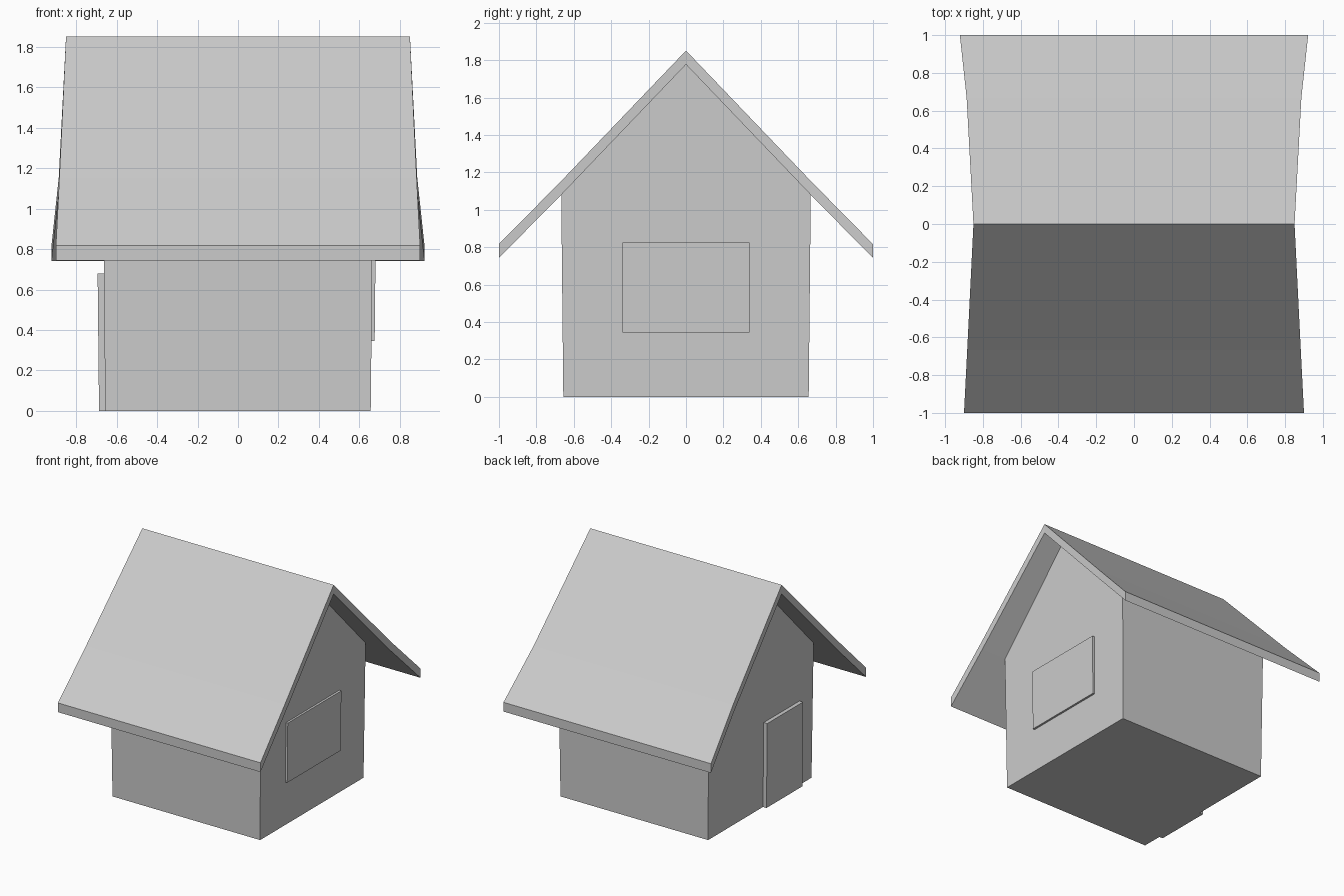
import bpy, bmesh

if "Cube" in bpy.data.objects:
    bpy.data.objects.remove(bpy.data.objects["Cube"])


def loft(name, rings):
    """Join matching rings of points into a closed solid with capped ends."""
    bm = bmesh.new()
    loops = [[bm.verts.new(p) for p in ring] for ring in rings]
    for a, b in zip(loops, loops[1:]):
        for i in range(len(a)):
            j = (i + 1) % len(a)
            bm.faces.new((a[i], a[j], b[j], b[i]))
    bm.faces.new(loops[0])
    bm.faces.new(loops[-1])
    bmesh.ops.recalc_face_normals(bm, faces=bm.faces)
    mesh = bpy.data.meshes.new(name)
    bm.to_mesh(mesh)
    bm.free()
    obj = bpy.data.objects.new(name, mesh)
    bpy.context.collection.objects.link(obj)
    return obj


def wall_x(z):
    """Half width of the walls, which lean out slightly towards the eaves."""
    return 0.656 + 0.011 * min(z, 1.08) / 1.08


def panel(name, side, y0, y1, z0, z1, depth):
    """Thin slab lying on one gable wall and following its lean."""
    corners = [(y0, z0), (y1, z0), (y1, z1), (y0, z1)]
    return loft(name, [[(side * (wall_x(z) + d), y, z) for y, z in corners]
                       for d in (-0.02, depth)])


# Walls with gable ends
gable = [(-0.656, 0), (0.656, 0), (0.667, 1.08), (0, 1.777), (-0.667, 1.08)]
loft("walls", [[(s * wall_x(z), y, z) for y, z in gable] for s in (-1, 1)])

# Roof: stations from front eave over the ridge to the back eave (y, z, half width)
stations = [(-1, 0.817, 0.90), (-0.667, 1.154, 0.883), (0, 1.851, 0.85),
            (0.667, 1.154, 0.886), (1, 0.816, 0.922)]
thick = 0.074
loft("roof", [[(-w, y, z), (w, y, z), (w, y, z - thick), (-w, y, z - thick)]
              for y, z, w in stations])

# Window on the right gable, door on the left gable
panel("window", 1, -0.34, 0.34, 0.345, 0.825, 0.016)
panel("door", -1, -0.495, -0.04, 0, 0.68, 0.031)
